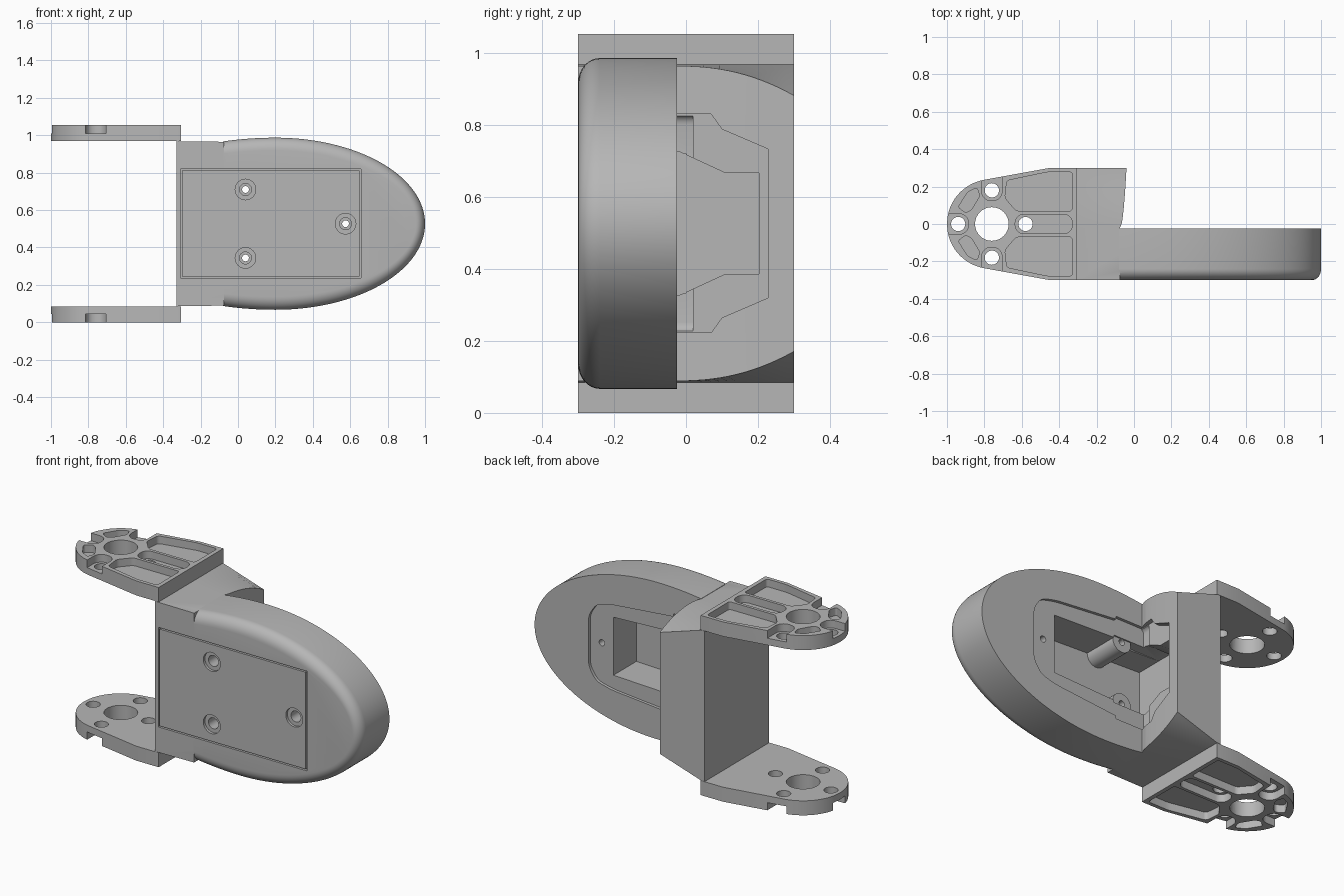
import bpy, bmesh, math
from mathutils import Vector

if "Cube" in bpy.data.objects:
    bpy.data.objects.remove(bpy.data.objects["Cube"], do_unlink=True)

MID = 0.527          # mid height of the model
GAP = 0.085          # arm thickness
TOP = 2 * MID

grey = bpy.data.materials.new("light grey")
grey.use_nodes = True
grey.diffuse_color = (0.47, 0.47, 0.47, 1)
grey.node_tree.nodes["Principled BSDF"].inputs["Base Color"].default_value = (0.47, 0.47, 0.47, 1)


def finish(name, bm):
    bmesh.ops.recalc_face_normals(bm, faces=bm.faces)
    mesh = bpy.data.meshes.new(name)
    bm.to_mesh(mesh)
    bm.free()
    mesh.materials.append(grey)
    ob = bpy.data.objects.new(name, mesh)
    bpy.context.scene.collection.objects.link(ob)
    return ob


def place(axis, p, q, h):
    return {"x": (h, p, q), "y": (p, h, q), "z": (p, q, h)}[axis]


def prism(name, pts, axis, lo, hi, r=0):
    """Extrude a flat outline along an axis, optionally rounding its corners."""
    bm = bmesh.new()
    face = bm.faces.new([bm.verts.new(place(axis, p, q, lo)) for p, q in pts])
    ext = bmesh.ops.extrude_face_region(bm, geom=[face])
    move = Vector(place(axis, 0, 0, hi - lo))
    bmesh.ops.translate(bm, vec=move, verts=[v for v in ext["geom"] if isinstance(v, bmesh.types.BMVert)])
    if r:
        sides = [e for e in bm.edges
                 if abs((e.verts[0].co - e.verts[1].co).normalized().dot(move.normalized())) > 0.99]
        bmesh.ops.bevel(bm, geom=sides, offset=r, segments=5, profile=0.5, affect="EDGES", clamp_overlap=True)
    return finish(name, bm)


def circle(cx, cy, r, n=32):
    return [(cx + r * math.cos(math.tau * i / n), cy + r * math.sin(math.tau * i / n)) for i in range(n)]


def rect(x0, x1, y0, y1):
    return [(x0, y0), (x1, y0), (x1, y1), (x0, y1)]


def mirrored(half, mid=0):
    """Close a half outline by reflecting its second coordinate."""
    return [(p, mid + q) for p, q in half] + [(p, mid - q) for p, q in reversed(half)]


def combine(ob, other, op="DIFFERENCE"):
    mod = ob.modifiers.new("cut", "BOOLEAN")
    mod.operation, mod.solver, mod.object = op, "EXACT", other
    bpy.context.view_layer.update()
    mesh = bpy.data.meshes.new_from_object(ob.evaluated_get(bpy.context.evaluated_depsgraph_get()))
    ob.modifiers.clear()
    ob.data = mesh
    bpy.data.objects.remove(other, do_unlink=True)


def smooth(ob):
    bpy.ops.object.select_all(action="DESELECT")
    ob.select_set(True)
    bpy.context.view_layer.objects.active = ob
    bpy.ops.object.shade_smooth_by_angle(angle=math.radians(30))


# Bracket arm: rounded plate with ribbed outer side
HUB = -0.76
tip = [(HUB + 0.24 * math.cos(a), 0.24 * math.sin(a))
       for a in [math.radians(100 + 80 * i / 14) for i in range(14)]]
half = [(-0.305, 0.3), (-0.45, 0.3)] + tip
arm = prism("lower_arm", mirrored(half[:-1] + [(-1, 0.004)]), "z", 0, GAP)

DEEP = 0.045
wide_pocket = [(-0.33, 0.07), (-0.33, 0.278), (-0.46, 0.278), (-0.68, 0.232), (-0.69, 0.14), (-0.63, 0.07)]
tip_pocket = [(-0.94, 0.09), (-0.89, 0.17), (-0.84, 0.195), (-0.825, 0.15), (-0.87, 0.075), (-0.9, 0.06)]
for s in (1, -1):
    for pts, r in ((wide_pocket, 0.015), (tip_pocket, 0.012)):
        combine(arm, prism("pocket", [(x, s * y) for x, y in pts], "z", -0.1, DEEP, r))
    # side bolt seat, open to the rim
    combine(arm, prism("seat", rect(HUB - 0.055, HUB + 0.055, s * 0.125, s * 0.4), "z", -0.1, DEEP, 0.05))
    combine(arm, prism("bolt", circle(HUB, s * 0.18, 0.038), "z", -1, 1))
combine(arm, prism("seat", rect(-1.2, -0.885, -0.055, 0.055), "z", -0.1, DEEP, 0.05))
combine(arm, prism("slot", rect(-0.635, -0.33, -0.052, 0.052), "z", -0.1, DEEP, 0.045))
for x, r in ((HUB, 0.09), (-0.94, 0.038), (-0.58, 0.038)):
    combine(arm, prism("bolt", circle(x, 0, r), "z", -1, 1))

upper = arm.copy()
upper.data = arm.data.copy()
upper.name = "upper_arm"
bpy.context.scene.collection.objects.link(upper)
for v in upper.data.vertices:
    v.co.z = TOP - v.co.z
upper.data.flip_normals()

# Foot: half-ellipse shell with a softened front rim
N = 48
xs = [-0.08 + 0.28 * i / 8 for i in range(8)]
profile = [(x, 0.46 - 0.02 * ((0.2 - x) / 0.28) ** 2) for x in xs]
profile += [(0.2 + 0.8 * math.sin(a), 0.46 * math.cos(a))
            for a in [math.pi / 2 * i / N for i in range(N)]]
outline = profile + [(1, 0)] + [(x, -z) for x, z in reversed(profile)]
bm = bmesh.new()
rings = []
levels = [(-0.025, 0)] + [(-0.24 - 0.06 * math.sin(a), 1 - math.cos(a))
                          for a in [math.pi / 2 * i / 8 for i in range(9)]]
for y, e in levels:
    rings.append([bm.verts.new((-0.08 + (x + 0.08) * (1 - 0.045 * e), y, MID + z * (1 - 0.15 * e)))
                  for x, z in outline])
for a, b in zip(rings, rings[1:]):
    for i in range(len(a)):
        j = (i + 1) % len(a)
        bm.faces.new((a[i], a[j], b[j], b[i]))
bm.faces.new(rings[0])
bm.faces.new(rings[-1])
foot = finish("foot", bm)

# Heel block: square at the bracket, rounded off towards the foot
ys = [-0.3, -0.16] + [-0.02 + 0.32 * i / 14 for i in range(15)]
sections = [[], [], []]
for y in ys:
    t = max(0, (y + 0.02) / 0.32)
    sections[0].append((-0.33, y, 0.442))
    sections[1].append((-0.305, y, 0.44))
    sections[2].append((-0.075 + 0.035 * t ** 0.5, y, 0.438 - 0.082 * t ** 2.2))
bm = bmesh.new()
loops = []
for sec in sections:
    loops.append([bm.verts.new((x, y, MID + h)) for x, y, h in sec]
                 + [bm.verts.new((x, y, MID - h)) for x, y, h in reversed(sec)])
for a, b in zip(loops, loops[1:]):
    for i in range(len(a)):
        j = (i + 1) % len(a)
        bm.faces.new((a[i], a[j], b[j], b[i]))
for ring, flip in ((loops[0], 1), (loops[2], -1)):
    n = len(ys)
    for i in range(n - 1):
        bm.faces.new([ring[i], ring[i + 1], ring[-2 - i], ring[-1 - i]][::flip])
body = finish("foot_body", bm)
combine(body, foot, "UNION")

# Shallow cover recess over the foot and up the heel block
cover = [(-0.1, 0.305), (0.5, 0.25), (0.6, 0.225), (0.65, 0.15)]
combine(body, prism("recess", mirrored(cover, MID), "y", -0.042, 0.02, 0.03))
heel = [(-0.042, 0.304), (0.07, 0.304), (0.1, 0.262), (0.228, 0.207)]
combine(body, prism("recess", mirrored(heel, MID), "x", -0.085, 0.1))

# Deep inner cavity
combine(body, prism("cavity", mirrored([(-0.25, 0.2), (0.5, 0.17)], MID), "y", -0.255, 0.0))
combine(body, prism("cavity", mirrored([(-0.1, 0.2), (-0.02, 0.2), (0.11, 0.14), (0.203, 0.14)], MID),
                    "x", -0.25, 0.1))

# Screw bosses, then stepped screw holes
screws = [(0.04, MID + 0.183), (0.04, MID - 0.183), (0.575, MID)]
for x, z in screws[:2]:
    combine(body, prism("boss", circle(x, z, 0.06), "y", -0.28, -0.05), "UNION")
for x, z in screws:
    for r, depth in ((0.055, -0.285), (0.032, -0.2), (0.018, 0.1)):
        combine(body, prism("screw_hole", circle(x, z, r), "y", -0.5, depth))

# Thin seam around the front panel
L, R, B, T, W = -0.307, 0.657, 0.236, 0.82, 0.008
for box in (rect(L, R, B, B + W), rect(L, R, T - W, T), rect(L, L + W, B, T), rect(R - W, R, B, T)):
    combine(body, prism("seam", box, "y", -0.4, -0.28))

for ob in (arm, upper, body):
    smooth(ob)
